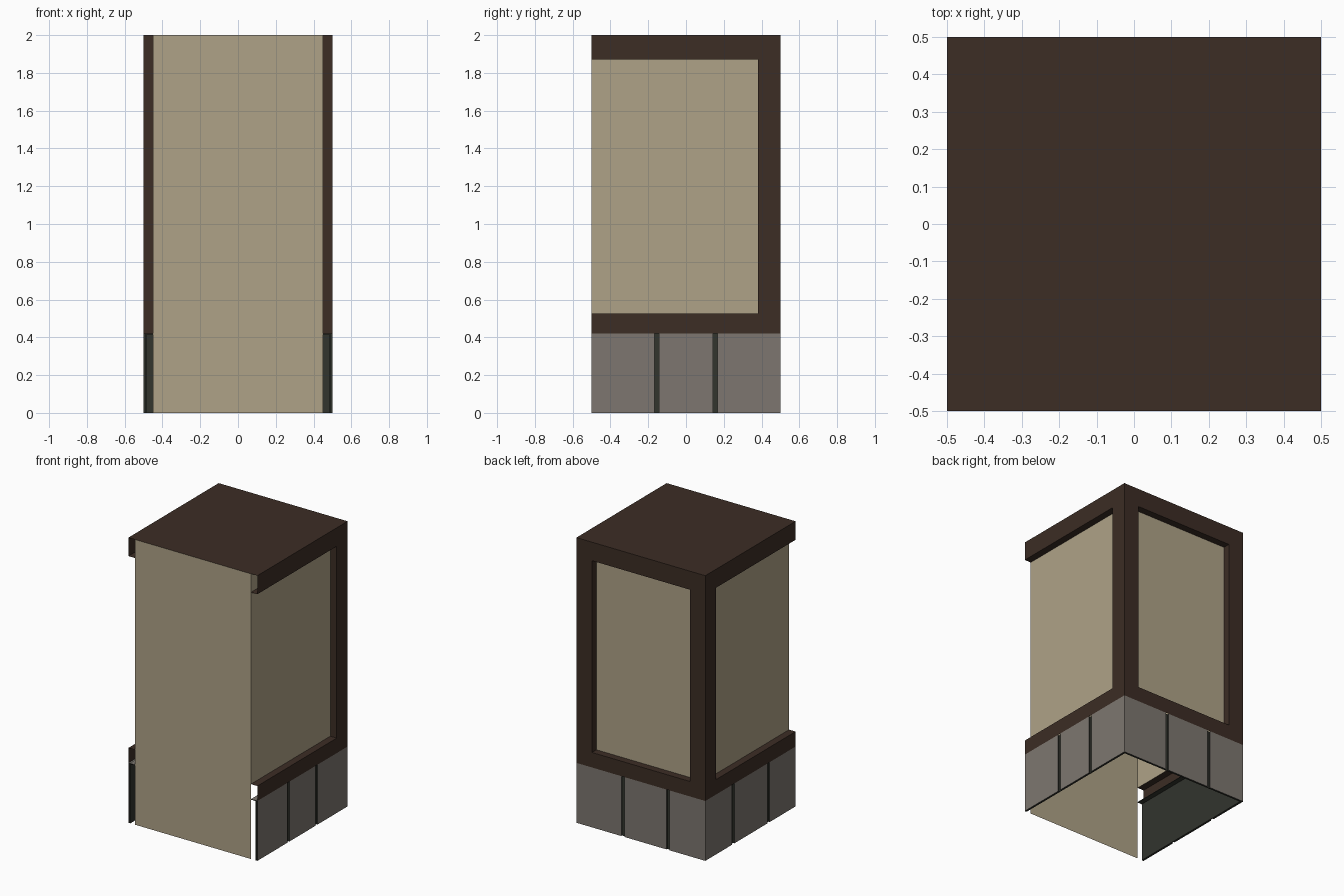
import bpy
import bmesh
from math import radians
from mathutils import Matrix, Vector

cube = bpy.data.objects.get("Cube")
if cube:
    bpy.data.objects.remove(cube, do_unlink=True)


def material(name, rgb):
    m = bpy.data.materials.new(name)
    m.use_nodes = True
    m.diffuse_color = (*rgb, 1)
    m.node_tree.nodes["Principled BSDF"].inputs["Base Color"].default_value = (*rgb, 1)
    return m


TIMBER = material("dark brown timber", (0.045, 0.026, 0.018))
PLASTER = material("tan plaster", (0.43, 0.365, 0.245))
STONE = material("grey stone", (0.205, 0.183, 0.162))
MORTAR = material("dark mortar", (0.032, 0.035, 0.027))

AXES = {"+x": (1, 0, 0), "-x": (-1, 0, 0), "+y": (0, 1, 0),
        "-y": (0, -1, 0), "+z": (0, 0, 1), "-z": (0, 0, -1)}


def slab(name, lo, hi, mats, keep="+x -x +y -y +z -z", lit="", angle=0):
    """Box with only the kept sides; sides named in lit use the second material."""
    bm = bmesh.new()
    bmesh.ops.create_cube(bm, size=1)
    lo, hi = Vector(lo), Vector(hi)
    for v in bm.verts:
        v.co = Vector([(a + b) / 2 + c * (b - a) for a, b, c in zip(lo, hi, v.co)])
    drop = []
    for f in bm.faces:
        f.normal_update()
        side = max(AXES, key=lambda k: f.normal.dot(Vector(AXES[k])))
        f.material_index = int(side in lit.split())
        if side not in keep.split():
            drop.append(f)
    bmesh.ops.delete(bm, geom=drop, context="FACES")
    bm.transform(Matrix.Rotation(radians(angle), 4, "Z"))
    mesh = bpy.data.meshes.new(name)
    bm.to_mesh(mesh)
    bm.free()
    for m in mats:
        mesh.materials.append(m)
    ob = bpy.data.objects.new(name, mesh)
    bpy.context.collection.objects.link(ob)
    return ob


E, W = 0.5, 0.45            # outer edge and recessed wall distance
BASE, SILL, HEAD, TOP = 0.42, 0.525, 1.87, 2.0
POST, SKIN = 0.38, 0.49

# roof sheet and the full-height front wall
slab("roof", (-E, -E, HEAD), (E, E, TOP), [TIMBER], keep="+z")
slab("front_wall", (-W, -E, 0), (W, W, TOP), [PLASTER], keep="-y")

# corner posts at the back
for name, s in (("left", 1), ("right", -1)):
    xs = sorted((s * POST, s * E))
    slab("back_post_" + name, (xs[0], POST, BASE), (xs[1], E, TOP), [TIMBER],
         keep="+x -x +y -y")

# each side is laid out facing +x, then turned into place:
# name, turn, wall range, rail range, base range, joint positions
sides = [
    ("left", 0, (-E, W), (-E, POST), (-E, SKIN), (-0.156, 0.156)),
    ("back", 90, (-W, W), (-POST, POST), (-SKIN, SKIN), (-0.14, 0.21)),
    ("right", 180, (-W, E), (-POST, E), (-SKIN, E), (-0.19, 0.20)),
]
for name, turn, wall, rail, base, joints in sides:
    # recessed plaster and the timber rails round it
    slab(name + "_wall", (0, wall[0], SILL), (W, wall[1], TOP), [PLASTER],
         keep="+x", angle=turn)
    slab(name + "_top_rail", (W, rail[0], HEAD), (E, rail[1], TOP), [TIMBER],
         keep="+x -z", angle=turn)
    slab(name + "_sill_rail", (W, rail[0], BASE), (E, rail[1], SILL), [TIMBER],
         keep="+x +z", angle=turn)
    # mortar backing and ledge
    slab(name + "_mortar", (SKIN - 0.005, base[0], 0), (SKIN, base[1], BASE),
         [MORTAR], angle=turn)
    slab(name + "_ledge", (W, base[0], BASE - 0.004), (SKIN, base[1], BASE),
         [MORTAR, STONE], lit="+z", angle=turn)
    # three stone slabs with open joints
    cuts = [-E - 0.012, *joints, E + 0.012]
    for i in range(3):
        keep = "+x +z -z" + (" -y" if i > 0 else "") + (" +y" if i < 2 else "")
        slab(f"{name}_stone_{i + 1}", (SKIN, cuts[i] + 0.012, 0),
             (E, cuts[i + 1] - 0.012, BASE), [MORTAR, STONE],
             keep=keep, lit="+x +z", angle=turn)
